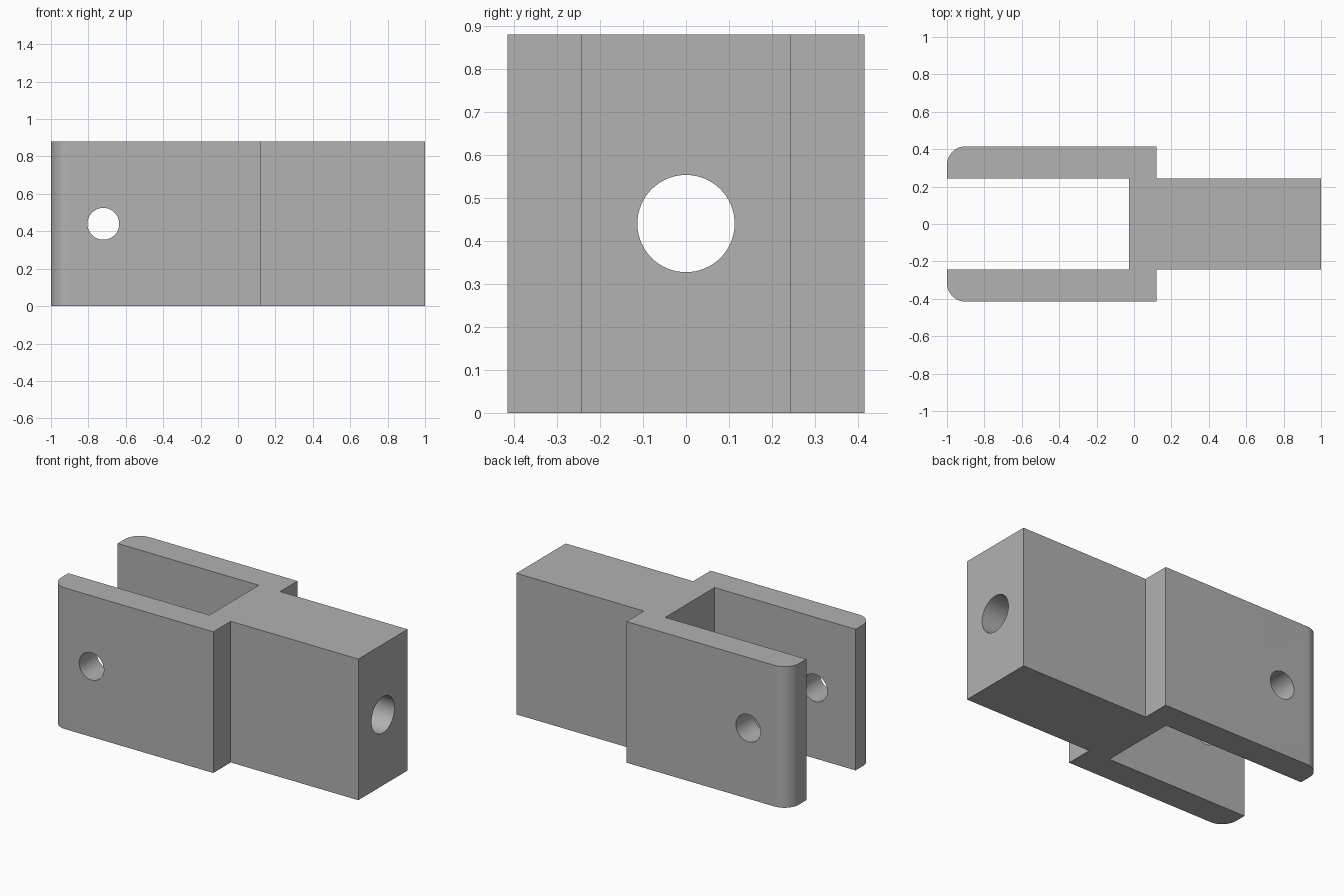
import bpy, bmesh, math
from mathutils import Matrix

if "Cube" in bpy.data.objects:
    bpy.data.objects.remove(bpy.data.objects["Cube"], do_unlink=True)

HEIGHT = 0.88
OUTER, INNER = 0.415, 0.243     # half widths of the fork and the shank
FORK_TIP, SLOT_END, SHOULDER, SHANK_END = -1, -0.027, 0.12, 1
FILLET = 0.1

grey = bpy.data.materials.new("Plain Grey")
grey.use_nodes = True
colour = (0.445, 0.445, 0.445, 1)
grey.diffuse_color = colour
grey.node_tree.nodes["Principled BSDF"].inputs["Base Color"].default_value = colour


def make_object(name, bm):
    mesh = bpy.data.meshes.new(name)
    bm.to_mesh(mesh)
    bm.free()
    mesh.materials.append(grey)
    obj = bpy.data.objects.new(name, mesh)
    bpy.context.collection.objects.link(obj)
    return obj


# Half of the plan outline, with a rounded outer tip, mirrored across y
half = [(SHANK_END, INNER), (SHOULDER, INNER), (SHOULDER, OUTER)]
for i in range(17):
    a = math.pi / 2 * (1 + i / 16)
    half.append((FORK_TIP + FILLET + FILLET * math.cos(a),
                 OUTER - FILLET + FILLET * math.sin(a)))
half += [(FORK_TIP, INNER), (SLOT_END, INNER)]
outline = half + [(x, -y) for x, y in reversed(half)]

# Solid clevis body extruded from the outline
bm = bmesh.new()
base = bm.faces.new([bm.verts.new((x, y, 0)) for x, y in outline])
top = bmesh.ops.extrude_face_region(bm, geom=[base])["geom"]
bmesh.ops.translate(bm, vec=(0, 0, HEIGHT),
                    verts=[v for v in top if isinstance(v, bmesh.types.BMVert)])
bmesh.ops.recalc_face_normals(bm, faces=bm.faces)
clevis = make_object("clevis_body", bm)


def drill(name, radius, length, centre, axis):
    """Bore a round hole through the clevis along the given axis."""
    bm = bmesh.new()
    turn = Matrix.Rotation(math.pi / 2, 4, axis)
    bmesh.ops.create_cone(bm, cap_ends=True, segments=64, radius1=radius,
                          radius2=radius, depth=length,
                          matrix=Matrix.Translation(centre) @ turn)
    cutter = make_object(name, bm)
    cutter.hide_render = True
    mod = clevis.modifiers.new(name, "BOOLEAN")
    mod.operation, mod.solver, mod.object = "DIFFERENCE", "EXACT", cutter
    bpy.context.view_layer.objects.active = clevis
    bpy.ops.object.modifier_apply(modifier=name)
    bpy.data.objects.remove(cutter, do_unlink=True)


# Cross pin hole through both prongs, and rod hole along the shank
drill("pin_hole", 0.085, 1.2, (-0.72, 0, HEIGHT / 2), "X")
drill("rod_hole", 0.113, 1.4, (0.5, 0, HEIGHT / 2), "Y")

# Smooth the curved walls while keeping the edges crisp
bpy.ops.object.select_all(action="DESELECT")
clevis.select_set(True)
bpy.context.view_layer.objects.active = clevis
bpy.ops.object.shade_smooth_by_angle(angle=math.radians(30))
